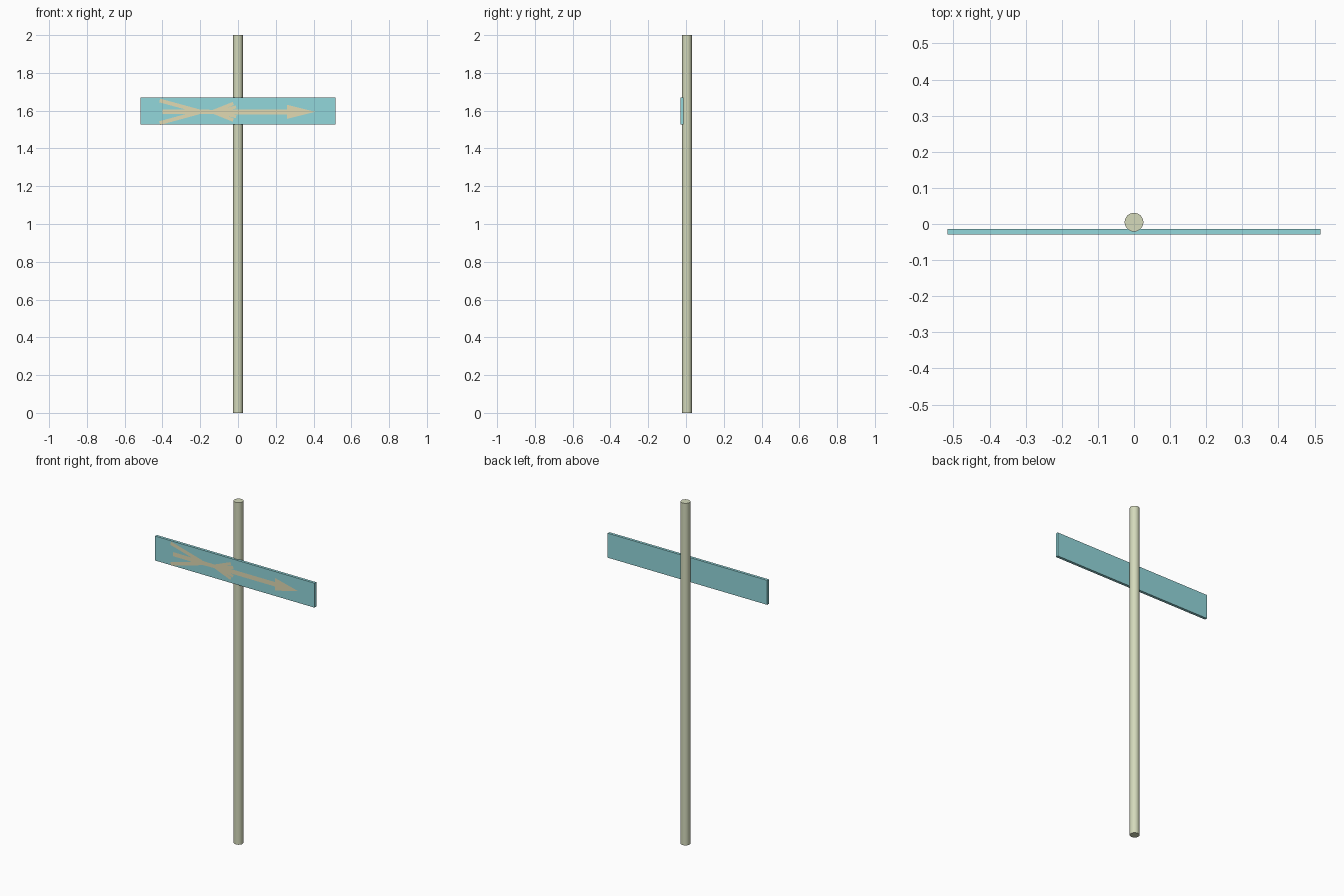
import bpy, bmesh, math
from mathutils import Vector

if "Cube" in bpy.data.objects:
    bpy.data.objects.remove(bpy.data.objects["Cube"])


def material(name, color):
    m = bpy.data.materials.new(name)
    m.diffuse_color = (*color, 1)
    m.use_nodes = True
    m.node_tree.nodes["Principled BSDF"].inputs["Base Color"].default_value = m.diffuse_color
    return m


POLE = material("pole_paint", (0.66, 0.70, 0.50))
BLUE = material("board_blue", (0.29, 0.68, 0.71))
CREAM = material("arrow_cream", (0.75, 0.70, 0.45))

# Pole
bpy.ops.mesh.primitive_cylinder_add(vertices=32, radius=0.026, depth=2,
                                    location=(0, 0.005, 1))
pole = bpy.context.object
pole.name = "pole"
pole.data.materials.append(POLE)
bpy.ops.object.shade_smooth_by_angle(angle=math.radians(40))

# Sign board
bpy.ops.mesh.primitive_cube_add(size=1, location=(0, -0.0215, 1.597))
board = bpy.context.object
board.name = "sign_board"
board.scale = (1.032, 0.016, 0.143)
bpy.ops.object.transform_apply(location=False, rotation=False)
board.data.materials.append(BLUE)

# Painted arrow: flat pieces just in front of the board
AXIS, FACE = 1.594, -0.030
bm = bmesh.new()


def piece(points):
    bm.faces.new([bm.verts.new((x, FACE, AXIS + z)) for x, z in points])


def stroke(a, b, w0, w1):
    """Tapered bar from a to b."""
    a, b = Vector(a), Vector(b)
    n = (b - a).normalized().orthogonal()
    piece([a - n * w0, b - n * w1, b + n * w1, a + n * w0])


# Tail fan with three prongs
stroke((-0.40, 0), (-0.20, 0), 0.012, 0.012)
for s in (1, -1):
    stroke((-0.415, 0.060 * s), (-0.21, 0.004 * s), 0.010, 0.010)
# Link between the fan and the feathered shaft
stroke((-0.22, 0), (-0.10, 0), 0.012, 0.010)
# Feather barbs
for s in (1, -1):
    stroke((-0.13, 0.003 * s), (-0.025, 0.044 * s), 0.008, 0.009)
    stroke((-0.10, 0.003 * s), (-0.01, 0.026 * s), 0.009, 0.008)
# Shaft and arrow head
stroke((-0.12, 0), (0.27, 0), 0.013, 0.013)
piece([(0.26, -0.037), (0.41, 0), (0.26, 0.037)])

# Face everything to the front
bm.normal_update()
for f in bm.faces:
    if f.normal.y > 0:
        f.normal_flip()
mesh = bpy.data.meshes.new("painted_arrow")
bm.to_mesh(mesh)
bm.free()
mesh.materials.append(CREAM)
arrow = bpy.data.objects.new("painted_arrow", mesh)
bpy.context.collection.objects.link(arrow)
